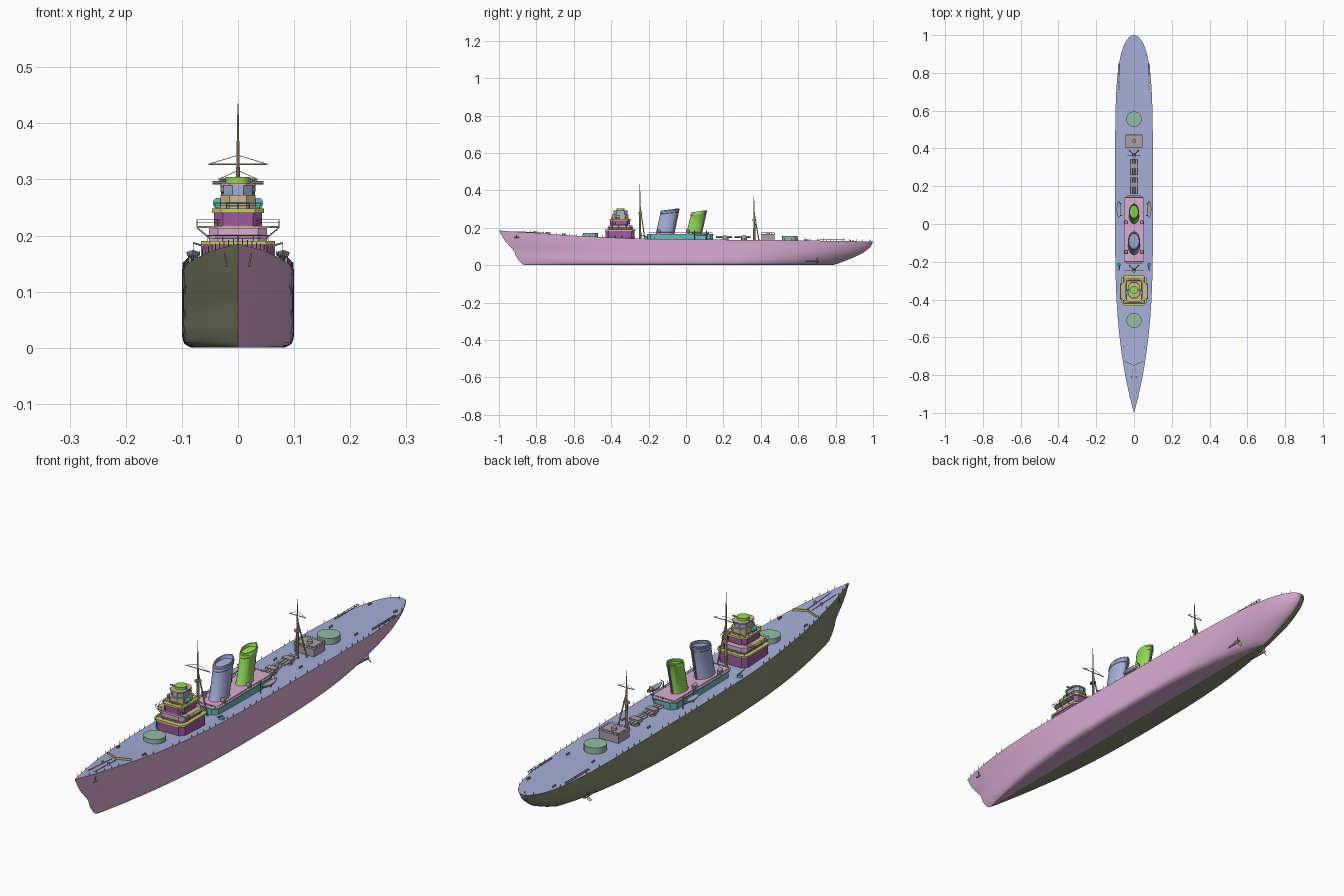
import bpy, bmesh, math
from mathutils import Vector, Matrix

if "Cube" in bpy.data.objects:
    bpy.data.objects.remove(bpy.data.objects["Cube"])

PINK, OLIVE, BLUE = (.7, .42, .65), (.24, .26, .17), (.38, .42, .68)
GREEN, LIME, PURPLE = (.3, .5, .4), (.3, .7, .1), (.35, .1, .35)
TEAL, TAN, GREY, YELLOW = (.13, .5, .5), (.6, .5, .3), (.4, .36, .4), (.6, .6, .15)


def finish(name, bm, col, smooth=False):
    bmesh.ops.recalc_face_normals(bm, faces=bm.faces)
    me = bpy.data.meshes.new(name)
    bm.to_mesh(me)
    bm.free()
    ob = bpy.data.objects.new(name, me)
    bpy.context.collection.objects.link(ob)
    mat = bpy.data.materials.get(str(col)) or bpy.data.materials.new(str(col))
    mat.diffuse_color = (*col, 1)
    mat.use_nodes = True
    mat.node_tree.nodes["Principled BSDF"].inputs["Base Color"].default_value = mat.diffuse_color
    me.materials.append(mat)
    if smooth:
        bpy.ops.object.select_all(action='DESELECT')
        ob.select_set(True)
        bpy.context.view_layer.objects.active = ob
        bpy.ops.object.shade_smooth_by_angle(angle=math.radians(35))
    return ob


def interp(t, pts):
    for (a, va), (b, vb) in zip(pts, pts[1:]):
        if t <= b:
            return va + (vb - va) * max(0, t - a) / (b - a)
    return pts[-1][1]


def loft(name, rings, col, smooth=False):
    """Skin closed rings and cap both ends."""
    bm = bmesh.new()
    vs = [[bm.verts.new(p) for p in r] for r in rings]
    for a, b in zip(vs, vs[1:]):
        for i in range(len(a)):
            j = (i + 1) % len(a)
            bm.faces.new((a[i], a[j], b[j], b[i]))
    bm.faces.new(vs[0])
    bm.faces.new(vs[-1])
    return finish(name, bm, col, smooth)


def house(name, y0, y1, w, z0, z1, col, c=0.0):
    """Block with chamfered corners."""
    if c:
        o = [(w, y0+c), (w, y1-c), (w-c, y1), (c-w, y1), (-w, y1-c), (-w, y0+c), (c-w, y0), (w-c, y0)]
    else:
        o = [(w, y0), (w, y1), (-w, y1), (-w, y0)]
    return loft(name, [[(x, y, z) for x, y in o] for z in (z0, z1)], col)


def ellipse(cx, cy, cz, rx, ry, n=32, tilt=0.0):
    a = [i * math.tau / n for i in range(n)]
    return [(cx + rx*math.cos(t), cy + ry*math.sin(t), cz + tilt*math.sin(t)) for t in a]


def drum(name, x, y, r, z0, z1, col):
    return loft(name, [ellipse(x, y, z, r, r) for z in (z0, z1)], col, True)


def rods(name, items, col=GREY, n=6):
    """Many tapered rods (p, q, r0, r1) in one mesh."""
    bm = bmesh.new()
    for p, q, r0, r1 in items:
        p, q = Vector(p), Vector(q)
        m = Matrix.Translation((p+q)/2) @ (q-p).to_track_quat('Z', 'Y').to_matrix().to_4x4()
        bmesh.ops.create_cone(bm, cap_ends=True, segments=n, radius1=r0, radius2=r1, depth=(q-p).length, matrix=m)
    return finish(name, bm, col)


# Hull lines: sheer, stem and stern profiles, beam
def sheer(y):
    return interp(y, [(-1, .185), (-.8, .173), (-.6, .158), (-.3, .143), (0, .138), (.5, .134), (1, .127)])


STEM = [(0, -.86), (.03, -.875), (.13, -.893), (.27, -.91), (.42, -.918), (.54, -.94), (.74, -.973), (1, -1)]
STERN = [(0, .78), (.06, .81), (.27, .88), (.52, .95), (.78, .988), (1, 1)]
BILGE = [(0, .82), (.02, .9), (.06, .965), (.13, .995), (.2, 1), (1, 1)]


def beam(s, f):
    if s < 0:
        return .1 * (1 - abs(s)**(2.3 + .5*f))
    g = f**.6
    return .1 * ((1-g)*(1 - s**2.8) + g*math.sqrt(max(0, 1 - s**6)))


def edge(s, f=1.0):
    y = interp(f, STEM) * (1-s)/2 + interp(f, STERN) * (1+s)/2
    return Vector((beam(s, f) * interp(f, BILGE), y, f * sheer(y)))


ROWS = (0, .01, .03, .06, .1, .15, .22, .3, .4, .5, .6, .7, .8, .9, 1)
STATIONS = [-math.cos(math.pi * i / 72) for i in range(73)]
for side, nm, col in ((1, "hull_right", PINK), (-1, "hull_left", OLIVE)):
    bm = bmesh.new()
    cols = []
    for s in STATIONS:
        pts = [edge(s, f) for f in ROWS]
        pts.insert(0, Vector((0, pts[0].y, 0)))
        cols.append([bm.verts.new((side*p.x, p.y, p.z)) for p in pts])
    for a, b in zip(cols, cols[1:]):
        for j in range(len(ROWS)):
            bm.faces.new((a[j], b[j], b[j+1], a[j+1]))
    bmesh.ops.remove_doubles(bm, verts=bm.verts, dist=1e-5)
    ob = finish(nm, bm, col, True)
    # open shell: make sure normals point outboard
    if sum(p.normal.x * p.area for p in ob.data.polygons) * side < 0:
        ob.data.flip_normals()

bm = bmesh.new()
prs = [[bm.verts.new((k*edge(s).x, edge(s).y, edge(s).z)) for k in (-1, 1)] for s in STATIONS[1:-1]]
for a, b in zip(prs, prs[1:]):
    bm.faces.new((a[0], a[1], b[1], b[0]))
for end, s in ((prs[0], -1), (prs[-1], 1)):
    bm.faces.new((end[0], end[1], bm.verts.new(edge(s))))
finish("deck", bm, BLUE)

# Edge railing: posts with one wire, both sides
rail = []
for k in (-1, 1):
    pts = [edge(-.97 + 1.95*i/56) for i in range(57)]
    pts = [Vector((k*p.x*.985, p.y, p.z)) for p in pts]
    up = Vector((0, 0, .011))
    rail += [(p, p+up, .0007, .0007) for p in pts]
rods("deck_railing", rail, n=4)

# Gun barbettes
drum("front_barbette", 0, -.51, .04, .145, .172, GREEN)
drum("rear_barbette", 0, .555, .041, .13, .157, GREEN)

# Bridge tower, stacked tiers
TIERS = [("bridge_base", -.43, -.275, .062, .138, .185, PURPLE), ("bridge_base_deck", -.433, -.27, .066, .183, .19, YELLOW),
         ("lower_bridge", -.415, -.285, .052, .19, .213, PINK), ("wing_platform", -.405, -.31, .074, .213, .217, TAN),
         ("middle_bridge", -.405, -.3, .043, .217, .24, PURPLE), ("middle_bridge_deck", -.41, -.295, .046, .24, .248, YELLOW),
         ("upper_bridge", -.395, -.308, .031, .248, .272, TAN), ("compass_platform", -.388, -.314, .026, .272, .289, BLUE),
         ("tower_top", -.39, -.311, .031, .289, .294, TAN)]
for nm, y0, y1, w, z0, z1, col in TIERS:
    house(nm, y0, y1, w, z0, z1, col, .016)
drum("director", 0, -.35, .022, .294, .304, LIME)
rods("rangefinder", [((-.045, -.35, .294), (.045, -.35, .294), .003, .003)], n=10)
for k in (-1, 1):
    rods("searchlight", [((k*.036, -.372, .258), (k*.036, -.355, .258), .009, .009),
                         ((k*.036, -.362, .24), (k*.036, -.362, .258), .003, .003)], TEAL, 16)
    rods("wing_brace", [((k*.072, y, .213), (k*.05, y, .195), .0012, .0012) for y in (-.395, -.36, -.32)])


def guard(name, y0, y1, w, z, h):
    """Rectangular guard rail with posts."""
    cs = [Vector(v) for v in ((w, y0, z), (w, y1, z), (-w, y1, z), (-w, y0, z))]
    out, up = [], Vector((0, 0, h))
    for i in range(4):
        a, b = cs[i], cs[(i+1) % 4]
        out += [(a+up, b+up, .0006, .0006), (a+up*.5, b+up*.5, .0005, .0005)]
        out += [(a.lerp(b, t/4), a.lerp(b, t/4)+up, .0006, .0006) for t in range(4)]
    rods(name, out, n=4)


guard("wing_rail", -.4, -.312, .073, .217, .011)
guard("bridge_rail", -.42, -.28, .054, .19, .01)
guard("upper_rail", -.4, -.3, .041, .248, .01)
guard("funnel_deck_rail", -.2, .142, .05, .168, .008)

# Midship deckhouse and raked funnels
house("midship_house", -.208, .145, .05, .132, .164, TEAL, .018)
house("midship_roof", -.212, .15, .053, .164, .168, PINK, .018)
for nm, y, rx, ry, top, col in (("front_funnel", -.115, .03, .047, .298, BLUE), ("rear_funnel", .04, .025, .039, .288, LIME)):
    lean = .028
    prof = [(.166, 1.06), (.172, 1), (top-.02, 1), (top-.018, 1.05), (top-.008, 1.05), (top-.006, 1), (top, 1), (top, .88), (top-.012, .86)]
    loft(nm, [ellipse(0, y + lean*(z-.166)/(top-.166), z, rx*g, ry*g, 40, .006*(z-.166)/.13) for z, g in prof], col, True)
    rods(nm + "_pipe", [((0, y+ry+.003, .166), (0, y+ry+.003+lean, top+.006), .003, .003)], n=8)
    for k in (-1, 1):
        drum(nm + "_vent", k*.042, y-.03, .007, .166, .18, GREY)
        rods(nm + "_vent_cowl", [((k*.042, y-.022, .182), (k*.042, y-.04, .184), .006, .009)], n=12)

# Tripod masts with yards and stays
for nm, y, z0, top, yard, half in (("fore_mast", -.245, .138, .435, .327, .053), ("rear_mast", .365, .132, .365, .3, .035)):
    mid = z0 + (top-z0)*.5
    items = [((0, y, z0), (0, y, mid), .006, .005), ((0, y, mid), (0, y-.002, top), .004, .001),
             ((-half, y, yard), (half, y, yard), .0016, .0016)]
    for k in (-1, 1):
        items += [((k*.024, y+.025, z0), (0, y, mid+.03), .003, .0025),
                  ((k*half, y, yard), (0, y, yard+.016), .0006, .0006)]
    rods(nm, items, TAN, 10)
    drum(nm + "_platform", 0, y, .012, mid-.01, mid-.004, GREY)

# Torpedo mounts and walkway aft of the funnels
for y in (.2, .3):
    drum("torpedo_pivot", 0, y+.01, .016, .132, .146, GREY)
    rods("torpedo_tubes", [((x, y-.04, .152), (x, y+.045, .152), .0055, .0055) for x in (-.013, 0, .013)], GREY, 12)
    house("torpedo_shield", y-.005, y+.02, .02, .146, .16, GREY)
house("rear_house", .405, .472, .042, .13, .162, GREY)
house("rear_house_roof", .402, .475, .044, .162, .166, GREY)
drum("rear_searchlight", 0, .44, .01, .166, .176, GREY)
guard("rear_house_rail", .405, .472, .042, .166, .008)

# Ship's boats on davits
for k, nm, col in ((-1, "left_boat", BLUE), (1, "right_boat", GREY)):
    rings = []
    for i in range(11):
        t = -1 + i/5
        w = .012 * (1 - .92*abs(t)**2.4)
        rings.append([(k*.08 + w*math.cos(a), .078 + .045*t, .17 + .004*t*t + (.012*math.sin(a) * (1-.4*t*t) if a > 3.1 else 0))
                      for a in [math.pi + math.pi*j/8 for j in range(9)]])
    loft(nm, rings, col, True)
    dav = []
    for y in (.045, .11):
        dav += [((k*.064, y, .135), (k*.064, y, .182), .0018, .0018), ((k*.064, y, .182), (k*.08, y, .187), .0018, .0014),
                ((k*.08, y, .187), (k*.08, y, .162), .0006, .0006)]
    rods(nm + "_davits", dav, GREY)
    # Side guns abreast the bridge rear
    drum("side_gun_base", k*.08, -.215, .01, .138, .15, TEAL)
    rods("side_gun", [((k*.08, -.21, .153), (k*.08, -.245, .16), .003, .0018)], TEAL, 8)

    # Stern mine rails, overhanging the sides
    x = k*.08
    rack = [((x + d, .71, .137), (x + d, .85, .137), .0012, .0012) for d in (-.004, .004)]
    rack += [((x-.005, .71 + .02*i, .137), (x+.005, .71 + .02*i, .137), .001, .001) for i in range(8)]
    rack += [((x, .71 + .02*i, .128), (x, .71 + .02*i, .137), .001, .001) for i in range(8)]
    rods("stern_rack", rack, GREY)

    # Anchor, chain, capstan, bollards
    rods("anchor", [((k*.024, -.905, .168), (k*.02, -.907, .145), .0015, .0015),
                    ((k*.023, -.918, .148), (k*.023, -.894, .148), .002, .002)], GREY)
    rods("anchor_chain", [((k*.012, -.9, .18), (k*.009, -.76, .1725), .0015, .0015)], GREY)
    drum("capstan", k*.013, -.81, .005, .17, .182, GREY)
    for y in (-.66, .3, .64, .88):
        for d in (0, .012):
            drum("bollard", k*.055, y+d, .003, sheer(y)-.003, sheer(y)+.007, GREY)

    # Breakwater
    a, b = Vector((0, -.75, sheer(-.75))), Vector((k*.05, -.728, sheer(-.728)))
    bw = [[p + Vector((0, dy, dz)) for dy, dz in ((0, -.002), (0, .008), (.003, .008), (.003, -.002))] for p in (a, b)]
    loft("breakwater", bw, YELLOW)

    # Propeller, shaft and strut
    rods("shaft", [((k*.055, .52, .02), (k*.065, .7, .022), .003, .003), ((k*.065, .7, .022), (k*.0655, .712, .022), .005, .001),
                   ((k*.065, .68, .022), (k*.045, .67, .04), .002, .002)], GREY, 10)
    blades = bmesh.new()
    for i in range(3):
        m = Matrix.Translation((k*.065, .7, .022)) @ Matrix.Rotation(math.tau*i/3, 4, 'Y') @ Matrix.Translation((0, 0, .011)) \
            @ Matrix.Rotation(.6*k, 4, 'Z') @ Matrix.Diagonal((.006, .001, .01, 1))
        bmesh.ops.create_uvsphere(blades, u_segments=12, v_segments=8, radius=1, matrix=m)
    finish("propeller", blades, TAN)

# Flagstaffs at both ends
rods("jackstaffs", [((0, -.985, .183), (0, -.99, .19), .001, .0006), ((0, .985, .125), (0, .99, .14), .001, .0006)], GREY)
